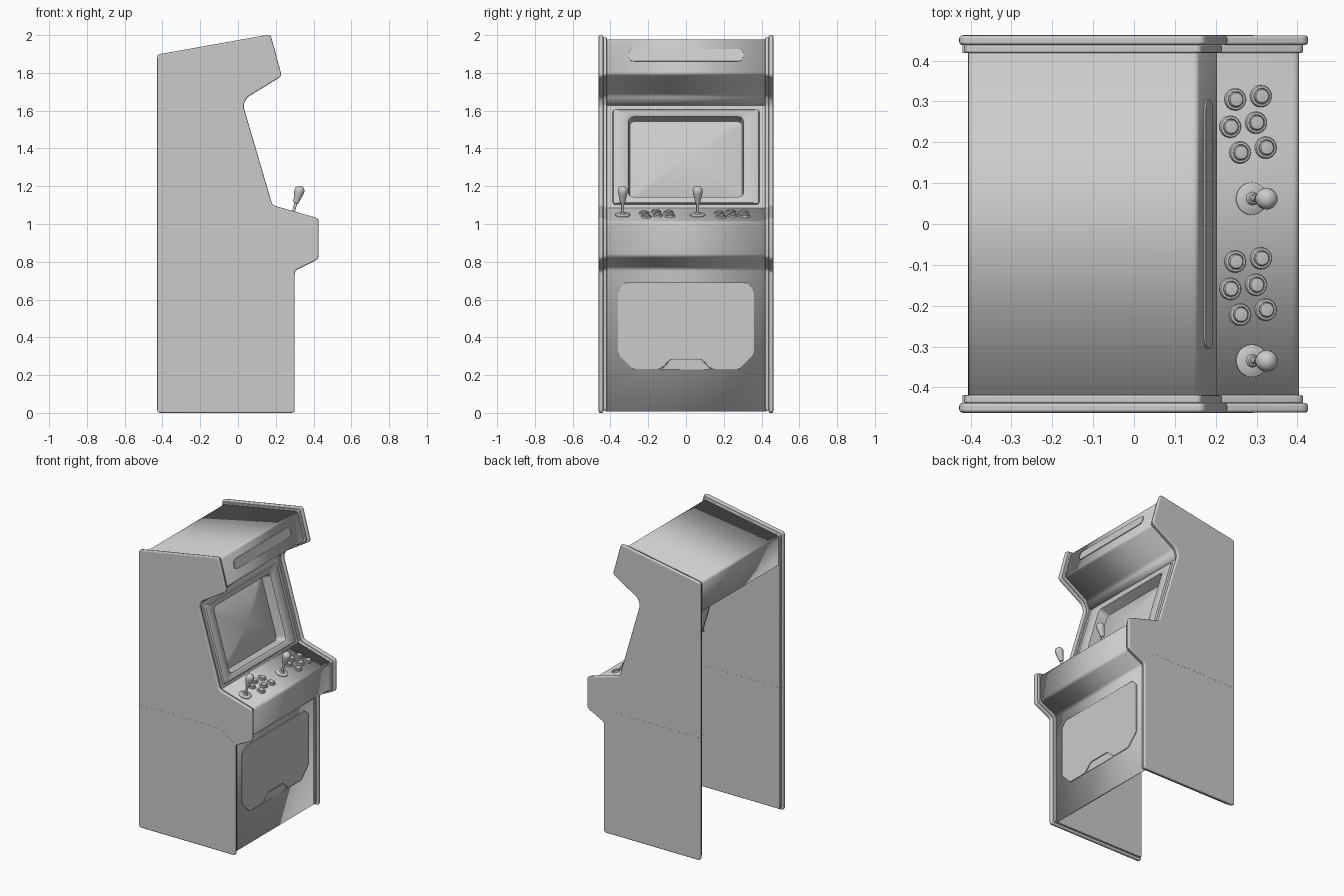
import bpy, bmesh, math
from mathutils import Vector, Matrix

cube = bpy.data.objects.get("Cube")
if cube:
    bpy.data.objects.remove(cube, do_unlink=True)

grey = bpy.data.materials.new("plain grey")
grey.use_nodes = True
grey.diffuse_color = (0.6, 0.6, 0.6, 1)
grey.node_tree.nodes["Principled BSDF"].inputs["Base Color"].default_value = (0.6, 0.6, 0.6, 1)

X, Y, Z = Vector((1, 0, 0)), Vector((0, 1, 0)), Vector((0, 0, 1))


def finish(name, bm, recalc=True, bevel=0, solid=0):
    """Turn a bmesh into a shaded object."""
    if recalc:
        bmesh.ops.recalc_face_normals(bm, faces=bm.faces)
    mesh = bpy.data.meshes.new(name)
    bm.to_mesh(mesh)
    bm.free()
    obj = bpy.data.objects.new(name, mesh)
    bpy.context.collection.objects.link(obj)
    mesh.materials.append(grey)
    if solid:
        mod = obj.modifiers.new("thickness", 'SOLIDIFY')
        mod.thickness, mod.offset = solid, -1
    if bevel:
        mod = obj.modifiers.new("soft edge", 'BEVEL')
        mod.width, mod.segments, mod.limit_method = bevel, 3, 'ANGLE'
        mod.angle_limit = math.radians(50)
        mod.harden_normals = True
    bpy.ops.object.select_all(action='DESELECT')
    obj.select_set(True)
    bpy.context.view_layer.objects.active = obj
    bpy.ops.object.shade_smooth_by_angle(angle=math.radians(35))
    return obj


def rounded(pts, r, closed=True, seg=4):
    """Replace the corners of a 2D path with short curves."""
    pts, out = [Vector(p) for p in pts], []
    n = len(pts)
    for i, p in enumerate(pts):
        if not closed and i in (0, n - 1):
            out.append(p)
            continue
        a, b = pts[i - 1] - p, pts[(i + 1) % n] - p
        s, e = p + a.normalized() * min(r, a.length * .45), p + b.normalized() * min(r, b.length * .45)
        for k in range(seg + 1):
            t = k / seg
            out.append(s * (1 - t) ** 2 + p * 2 * t * (1 - t) + e * t * t)
    return out


def inset(pts, d):
    """Offset a clockwise outline inwards."""
    pts, out = [Vector(p) for p in pts], []
    for i, p in enumerate(pts):
        a, b = (p - pts[i - 1]).normalized(), (pts[(i + 1) % len(pts)] - p).normalized()
        na, nb = Vector((a.y, -a.x)), Vector((b.y, -b.x))
        out.append(p + (na + nb) * d / (1 + na.dot(nb)))
    return out


def prism(name, pts, origin, u, v, n, depth, bevel=0):
    """Extrude a 2D outline lying in the u, v plane along n."""
    bm = bmesh.new()
    face = bm.faces.new([bm.verts.new(origin + u * p[0] + v * p[1]) for p in pts])
    ext = bmesh.ops.extrude_face_region(bm, geom=[face])
    bmesh.ops.translate(bm, vec=n * depth, verts=[g for g in ext["geom"] if isinstance(g, bmesh.types.BMVert)])
    return finish(name, bm, bevel=bevel)


def sheet(name, path, half):
    """Sweep an x, z path across the cabinet width."""
    bm = bmesh.new()
    rows = [[bm.verts.new((p[0], y, p[1])) for y in (-half, half)] for p in path]
    for a, b in zip(rows, rows[1:]):
        bm.faces.new((a[0], b[0], b[1], a[1]))
    return finish(name, bm, recalc=False, solid=.01)


def loft(name, rings, cap=True):
    bm = bmesh.new()
    loops = [[bm.verts.new(p) for p in ring] for ring in rings]
    for a, b in zip(loops, loops[1:]):
        for i in range(len(a)):
            j = (i + 1) % len(a)
            bm.faces.new((a[i], a[j], b[j], b[i]))
    if cap:
        bm.faces.new(loops[-1])
    return finish(name, bm, recalc=False)


def lathe(name, profile, origin, axis, sides=24):
    """Turn (radius, height) pairs around an axis."""
    m = Matrix.Translation(origin) @ axis.to_track_quat('Z', 'Y').to_matrix().to_4x4()
    return loft(name, [[m @ Vector((r * math.cos(a), r * math.sin(a), h))
                        for a in (2 * math.pi * k / sides for k in range(sides))] for r, h in profile])


def at(p, y=0):
    return Vector((p[0], y, p[1]))


# Side outline, clockwise from the bottom rear
outline = [(-.428, 0), (-.428, 1.897), (.172, 2.004), (.232, 1.783), (.045, 1.668), (.028, 1.625),
           (.182, 1.10), (.426, 1.03), (.426, .815), (.30, .752), (.30, 0)]
body = inset(outline, .022)

# Side panels: outer trim board, smaller inner board and the seam
seam = [(-.42, .838), (.2, .838), (.29, .763), (.292, .766), (.201, .841), (-.42, .841)]
for side, s in (("left", 1), ("right", -1)):
    prism(side + "_outer_panel", rounded(outline, .018), Y * s * .438, X, Z, Y * s, .024, .008)
    prism(side + "_inner_panel", rounded(inset(outline, .012), .014), Y * s * .419, X, Z, Y * s, .02, .005)
    prism(side + "_panel_seam", seam, Y * s * .4185, X, Z, Y * s, .0441)

# Cabinet shell, open at the rear and underneath
hood = [(body[1].x, 1.68)] + body[1:6]
sheet("hood", rounded(hood, .014, False), .425)
lower = [body[5].lerp(body[6], .99)] + body[6:10] + [(body[10].x, .008)]
sheet("control_box_and_front", rounded(lower, .016, False), .425)

# Monitor surround and domed screen
low, high = at(body[6]), at(body[5])
up = (high - low).normalized()
out = Y.cross(up)
mid, half_h = (low + high) / 2, (high - low).length / 2


def ring(w, h, r, n):
    pts = rounded([(-w, -h), (w, -h), (w, h), (-w, h)], r, seg=5)
    return [mid + Y * p.x + up * p.y + out * n for p in pts]


loft("monitor_surround", [
    ring(.425, half_h, .001, 0), ring(.388, .262, .015, 0), ring(.385, .26, .015, .012),
    ring(.38, .256, .015, .015), ring(.315, .228, .03, .012), ring(.305, .221, .03, .006),
    ring(.297, .214, .03, -.06)], cap=False)
loft("screen", [ring(.297 * t, .214 * t, .03 * t, -.06 + .04 * (1 - t * t))
                for t in (1, .9, .78, .64, .5, .35, .2, .06)])

# Marquee plate
top, bottom = at(body[2]), at(body[3])
rise = (top - bottom).normalized()
slot = rounded([(-.305, -.034), (.305, -.034), (.305, .034), (-.305, .034)], .033, seg=6)
prism("marquee_plate", slot, bottom.lerp(top, .54), Y, rise, Y.cross(rise), .006, .002)

# Front service door with a notch at its foot
front = X * body[9].x
door = [(-.36, .31), (-.36, .65), (-.32, .69), (.32, .69), (.36, .65), (.36, .31), (.28, .23),
        (.14, .23), (.08, .285), (-.08, .285), (-.14, .23), (-.28, .23)]
prism("service_door", rounded(door, .012), front, Y, Z, X, .006, .002)
prism("door_notch_plate", [(-.13, .23), (.13, .23), (.078, .279), (-.078, .279)], front, Y, Z, X, .003)

# Two sets of controls on the sloping deck
deck_a, deck_b = body[6], body[7]
normal = (at(deck_b) - at(deck_a)).normalized().cross(Y)


def deck(x, y):
    return at(deck_a.lerp(deck_b, (x - deck_a.x) / (deck_b.x - deck_a.x)), y)


buttons = [(.247, .305), (.31, .313), (.235, .238), (.298, .248), (.259, .175), (.322, .187)]
for player, shift in (("first", -.397), ("second", 0)):
    base = deck(.288, .062 + shift)
    lathe(player + "_joystick_base", [(.04, 0), (.04, .004), (.037, .006), (.016, .008), (.012, .016), (.008, .017)], base, normal)
    lathe(player + "_joystick_shaft", [(.008, 0), (.008, .08)], base, normal)
    lathe(player + "_joystick_knob", [(.008, .066), (.013, .068), (.016, .08), (.02, .1), (.026, .125), (.0265, .136),
                                      (.024, .147), (.017, .155), (.008, .159), (.001, .16)], base, normal)
    for i, (x, y) in enumerate(buttons):
        spot = deck(x, y + shift)
        lathe(f"{player}_button_{i + 1}_collar", [(.027, 0), (.027, .004), (.025, .008), (.02, .009), (.019, .006)], spot, normal)
        lathe(f"{player}_button_{i + 1}", [(.0185, 0), (.0185, .012), (.016, .0145), (.008, .0155)], spot, normal)
